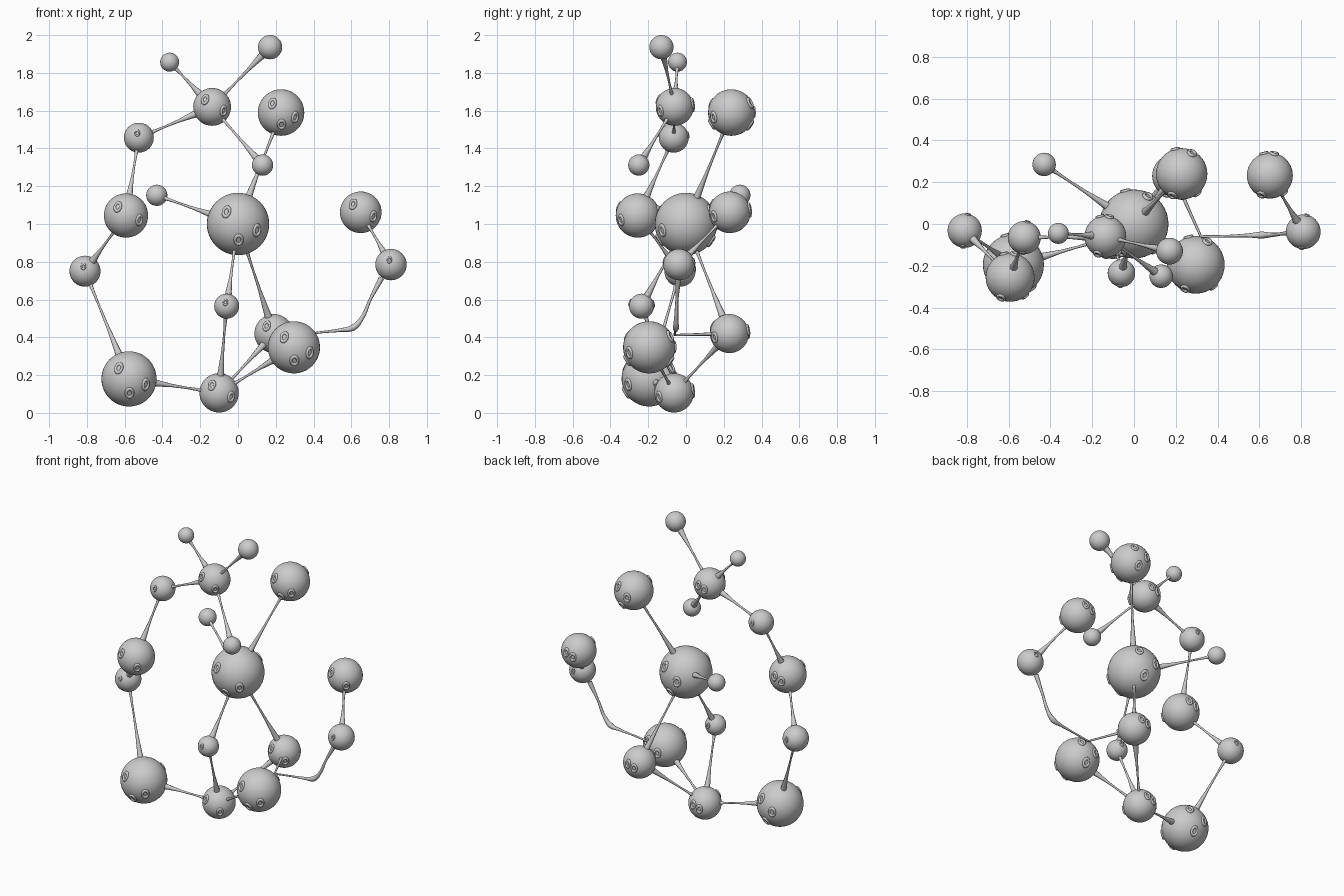
import bpy, math
from mathutils import Vector

if "Cube" in bpy.data.objects:
    bpy.data.objects.remove(bpy.data.objects["Cube"])

# node name: (x, y, z, radius)
NODES = {
    "core": (0, 0, 1.0, .165), "upper_right": (.228, .24, 1.59, .123),
    "crown": (-.137, -.06, 1.62, .1), "tip_left": (-.362, -.045, 1.857, .05),
    "tip_right": (.17, -.13, 1.936, .064), "drop": (.13, -.25, 1.312, .056),
    "left_top": (-.525, -.065, 1.457, .079), "left_mid": (-.593, -.255, 1.045, .117),
    "left_low": (-.81, -.032, .75, .082), "base_left": (-.577, -.195, .18, .146),
    "base_mid": (-.1, -.063, .106, .104), "inner_small": (-.06, -.235, .565, .066),
    "back_small": (-.43, .285, 1.152, .056), "back_low": (.19, .23, .42, .103),
    "base_right": (.296, -.195, .347, .138), "right_top": (.65, .232, 1.062, .11),
    "right_mid": (.81, -.037, .785, .083),
}
# the thicker end of each strand is listed first
LINKS = [
    ("core", "upper_right"), ("core", "back_small"), ("inner_small", "core"),
    ("back_low", "core"), ("base_mid", "inner_small"), ("back_low", "base_mid"),
    ("base_right", "base_mid"), ("base_left", "base_mid"), ("base_left", "left_low"),
    ("left_low", "left_mid"), ("left_mid", "left_top"), ("crown", "left_top"),
    ("crown", "tip_left"), ("tip_right", "crown"), ("drop", "crown"),
    ("right_mid", "right_top"),
]


def pos(n):
    return Vector(NODES[n][:3])


def sphere(name, loc, r):
    bpy.ops.mesh.primitive_uv_sphere_add(segments=40, ring_count=24, radius=r, location=loc)
    bpy.context.object.name = name
    bpy.ops.object.shade_smooth()


def ring_bump(name, centre, r, d, size):
    # crater-like rim half sunk in the surface
    d = Vector(d).normalized()
    bpy.ops.mesh.primitive_torus_add(major_segments=14, minor_segments=7,
                                     major_radius=size, minor_radius=size * .42,
                                     location=centre + d * r * .985,
                                     rotation=d.to_track_quat('Z', 'Y').to_euler())
    ob = bpy.context.object
    ob.name = name
    ob.scale = (.8, 1.1, 1)
    bpy.ops.object.shade_smooth()


def strand(name, pts):
    # pts: (position, radius) along a smooth tapered tube
    cu = bpy.data.curves.new(name, 'CURVE')
    cu.dimensions = '3D'
    cu.bevel_depth = 1
    cu.bevel_resolution = 2
    cu.use_fill_caps = True
    cu.resolution_u = 6
    s = cu.splines.new('BEZIER')
    s.bezier_points.add(len(pts) - 1)
    for bp, (p, r) in zip(s.bezier_points, pts):
        bp.co = p
        bp.radius = r
        bp.handle_left_type = bp.handle_right_type = 'AUTO'
    ob = bpy.data.objects.new(name, cu)
    bpy.context.collection.objects.link(ob)


# spheres with surface bumps
BUMPS_BIG = [(-.38, -.85, .4), (.02, -.83, -.5), (.6, -.75, -.2),
             (.4, .8, .42), (-.25, .95, .02), (.15, .8, -.55)]
BUMPS_MID = [(-.1, -.92, .3), (.2, .97, .2)]
for n, (x, y, z, r) in NODES.items():
    c = Vector((x, y, z))
    sphere(n + "_sphere", c, r)
    if r > .09:
        dirs = BUMPS_BIG if r > .12 else BUMPS_BIG[::2] + BUMPS_MID[1:]
        size = .014 + .06 * r
    elif r > .065:
        dirs, size = BUMPS_MID, .013
    else:
        dirs = []
    for i, d in enumerate(dirs):
        ring_bump(f"{n}_bump_{i}", c, r, d, size)

# strands flare where they meet the spheres
for a, b in LINKS:
    pa, pb = pos(a), pos(b)
    d = (pb - pa).normalized()
    sa, sb = pa + d * NODES[a][3] * .93, pb - d * NODES[b][3] * .93
    prof = [(0, .02), (.15, .015), (.4, .0085), (.7, .006), (.9, .008), (1, .011)]
    strand(f"{a}_to_{b}_strand", [(sa.lerp(sb, t), r) for t, r in prof])

# curved right strand with leaf-like swelling
joint = Vector((.32, -.06, .412))
strand("right_curved_strand", [
    (joint, .006), (Vector((.45, -.058, .428)), .006), (Vector((.54, -.055, .438)), .009),
    (Vector((.61, -.053, .452)), .017), (Vector((.655, -.052, .5)), .011),
    (Vector((.7, -.048, .6)), .008), (Vector((.76, -.04, .715)), .015)])
strand("back_joint_strand", [(pos("back_low").lerp(joint, .27), .01),
                             (pos("back_low").lerp(joint, .6), .007), (joint, .006)])
